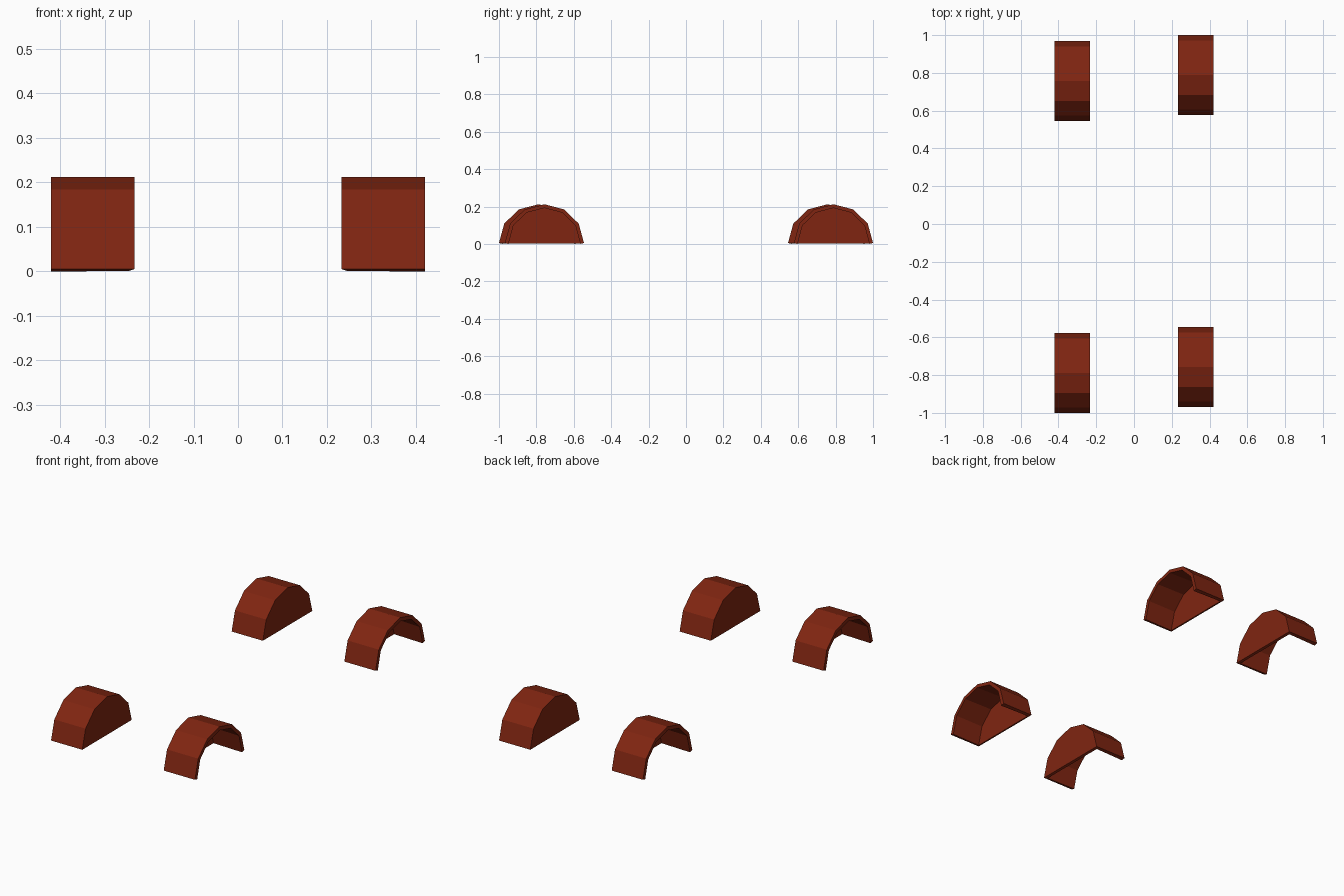
import bpy
import bmesh
from math import cos, sin, pi

cube = bpy.data.objects.get("Cube")
if cube:
    bpy.data.objects.remove(cube, do_unlink=True)

# Single rust-red paint
paint = bpy.data.materials.new("rust_red")
paint.use_nodes = True
colour = (0.215, 0.0185, 0.0055, 1)
paint.diffuse_color = colour
paint.node_tree.nodes["Principled BSDF"].inputs["Base Color"].default_value = colour

RADIUS, HEIGHT, LIFT = 0.2115, 0.207, 0.005
INNER, OUTER = 0.233, 0.42
THICKNESS, SEGMENTS = 0.02, 6


def mudguard(name, side, centre_y):
    """Half-round arch, open outside, closed by a plate on the inner side."""
    bm = bmesh.new()
    rings = []
    for x in (INNER * side, OUTER * side):
        ring = []
        for i in range(SEGMENTS + 1):
            a = pi * i / SEGMENTS
            ring.append(bm.verts.new((x, centre_y + RADIUS * cos(a), LIFT + HEIGHT * sin(a))))
        rings.append(ring)
    inner, outer = rings
    # Curved shell
    for i in range(SEGMENTS):
        bm.faces.new((inner[i], inner[i + 1], outer[i + 1], outer[i]))
    # Inner side plate
    plate = bm.faces.new(inner)
    bmesh.ops.recalc_face_normals(bm, faces=bm.faces)
    plate.normal_update()
    if plate.normal.x * side > 0:
        bmesh.ops.reverse_faces(bm, faces=bm.faces)
    mesh = bpy.data.meshes.new(name)
    bm.to_mesh(mesh)
    bm.free()
    mesh.materials.append(paint)
    obj = bpy.data.objects.new(name, mesh)
    bpy.context.collection.objects.link(obj)
    # Sheet thickness, grown inwards
    solid = obj.modifiers.new("thickness", "SOLIDIFY")
    solid.thickness = THICKNESS
    solid.offset = -1


# Four guards, the two sides slightly staggered
NEAR, FAR = 0.757, 0.7885
mudguard("front_left_mudguard", 1, -NEAR)
mudguard("back_left_mudguard", 1, FAR)
mudguard("front_right_mudguard", -1, -FAR)
mudguard("back_right_mudguard", -1, NEAR)
